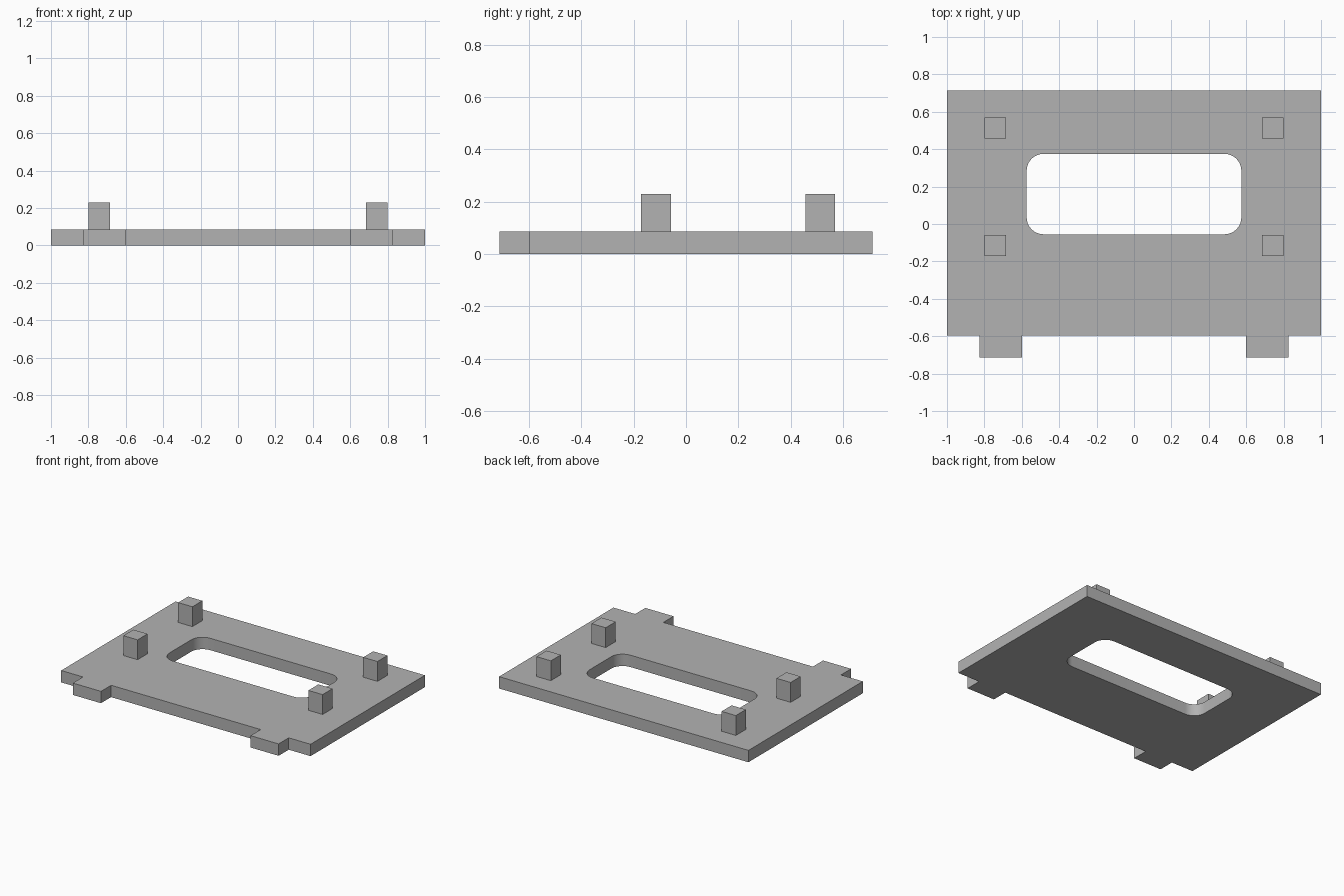
import bpy, bmesh
from math import cos, sin, pi, radians
from mathutils import Vector

cube = bpy.data.objects.get("Cube")
if cube:
    bpy.data.objects.remove(cube, do_unlink=True)

PLATE_TOP = 0.086
POST_TOP = 0.23

grey = bpy.data.materials.new("plain_grey")
grey.use_nodes = True
colour = (0.45, 0.45, 0.45, 1)
grey.diffuse_color = colour
grey.node_tree.nodes["Principled BSDF"].inputs["Base Color"].default_value = colour


def finish(name, bm):
    bmesh.ops.recalc_face_normals(bm, faces=bm.faces)
    mesh = bpy.data.meshes.new(name)
    bm.to_mesh(mesh)
    bm.free()
    mesh.materials.append(grey)
    obj = bpy.data.objects.new(name, mesh)
    bpy.context.collection.objects.link(obj)
    return obj


def rounded_rect(x, y0, y1, r, steps=8):
    """Closed loop of points for a rectangle with round corners."""
    centres = [(x - r, y1 - r), (r - x, y1 - r), (r - x, y0 + r), (x - r, y0 + r)]
    return [(cx + r * cos(a), cy + r * sin(a))
            for i, (cx, cy) in enumerate(centres)
            for a in [(i + k / steps) * pi / 2 for k in range(steps + 1)]]


def extruded_plate(name, loops, height):
    """Flat plate from an outer loop and hole loops."""
    bm = bmesh.new()
    edges = []
    for loop in loops:
        verts = [bm.verts.new((x, y, 0)) for x, y in loop]
        edges += [bm.edges.new((verts[i - 1], verts[i])) for i in range(len(verts))]
    bmesh.ops.triangle_fill(bm, edges=edges, use_beauty=True, normal=(0, 0, 1))
    result = bmesh.ops.extrude_face_region(bm, geom=bm.faces[:], use_keep_orig=True)
    top = [g for g in result["geom"] if isinstance(g, bmesh.types.BMVert)]
    bmesh.ops.translate(bm, verts=top, vec=(0, 0, height))
    return finish(name, bm)


def box(name, low, high):
    low, high = Vector(low), Vector(high)
    bm = bmesh.new()
    bmesh.ops.create_cube(bm, size=1)
    bmesh.ops.scale(bm, verts=bm.verts, vec=high - low)
    bmesh.ops.translate(bm, verts=bm.verts, vec=(low + high) / 2)
    return finish(name, bm)


# Base plate: mirrored outline with two front tabs, and a rounded window
half = [(0.6, -0.597), (0.6, -0.713), (0.825, -0.713), (0.825, -0.597),
        (1, -0.597), (1, 0.713)]
outline = half + [(-x, y) for x, y in reversed(half)]
window = rounded_rect(0.574, -0.055, 0.375, 0.09)
plate = extruded_plate("base_plate", [outline, window], PLATE_TOP)

bpy.ops.object.select_all(action="DESELECT")
plate.select_set(True)
bpy.context.view_layer.objects.active = plate
bpy.ops.object.shade_smooth_by_angle(angle=radians(30))

# Four square posts
for side, sx in (("left", 1), ("right", -1)):
    for end, y in (("front", -0.115), ("back", 0.513)):
        x = sx * 0.742
        box(f"{end}_{side}_post", (x - 0.057, y - 0.057, PLATE_TOP),
            (x + 0.057, y + 0.057, POST_TOP))
